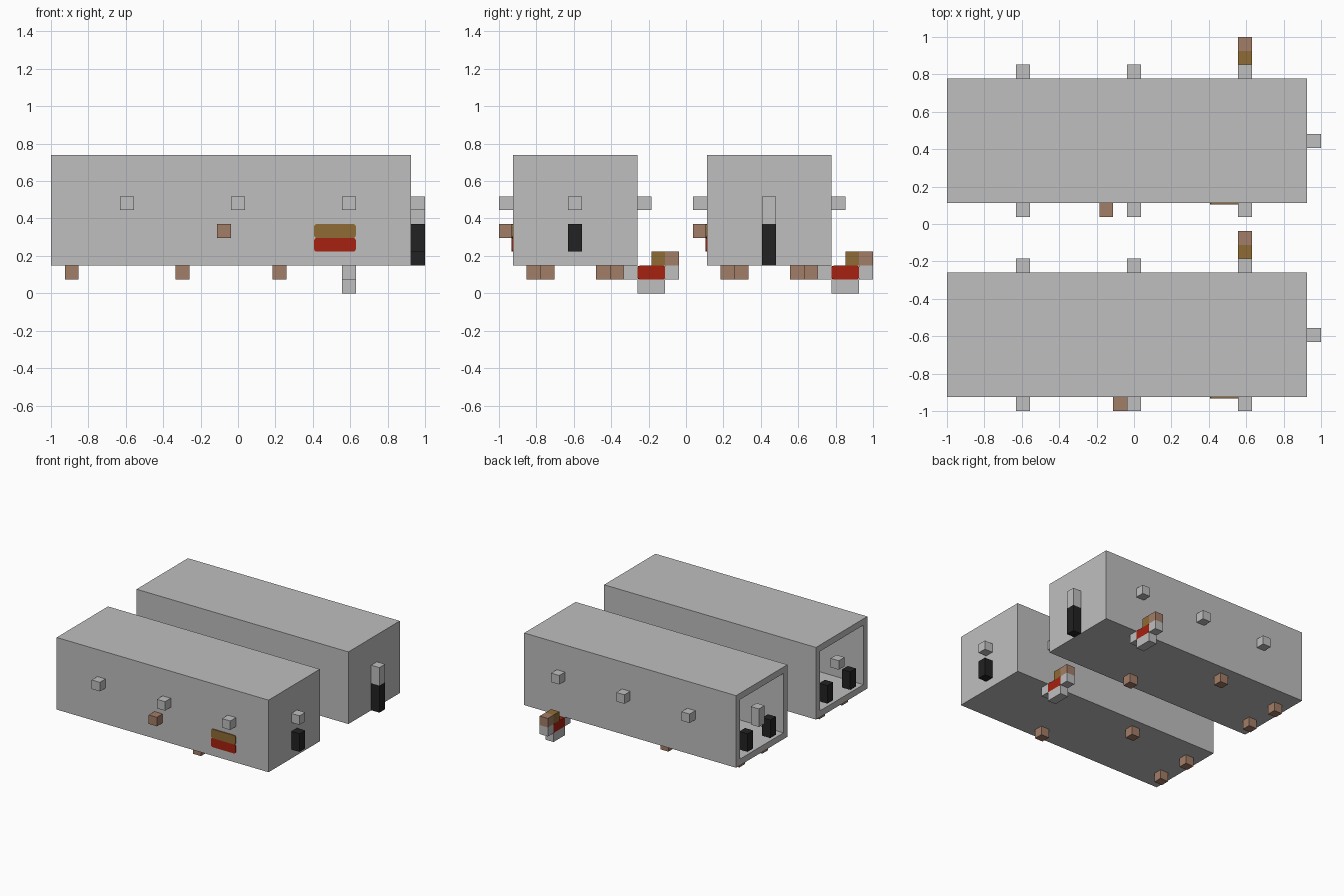
import bpy, bmesh
from mathutils import Vector

if "Cube" in bpy.data.objects:
    bpy.data.objects.remove(bpy.data.objects["Cube"], do_unlink=True)

U = 2 / 27  # one building block


def material(name, rgb):
    m = bpy.data.materials.new(name)
    m.use_nodes = True
    m.diffuse_color = (*rgb, 1)
    m.node_tree.nodes["Principled BSDF"].inputs["Base Color"].default_value = (*rgb, 1)
    return m


grey = material("light grey", (0.52, 0.52, 0.52))
brown = material("clay brown", (0.36, 0.205, 0.136))
olive = material("olive brown", (0.275, 0.147, 0.034))
red = material("red", (0.38, 0.015, 0.005))
black = material("black", (0.016, 0.016, 0.016))


def block(name, lo, size, mat, round_axis=None, open_end=False):
    """Box placed in block units; can round the edges along one axis or be hollowed."""
    bm = bmesh.new()
    bmesh.ops.create_cube(bm, size=1)
    for v in bm.verts:
        v.co = Vector([(l + (c + 0.5) * s) * U for c, l, s in zip(v.co, lo, size)])
        v.co -= Vector((1, 1, 0))
    bm.normal_update()
    if open_end:
        # frame the end, then push the opening inward to form the hollow
        end = [f for f in bm.faces if f.normal.x < -0.9]
        bmesh.ops.inset_region(bm, faces=end, thickness=U)
        hole = bmesh.ops.extrude_face_region(bm, geom=end)
        verts = [g for g in hole["geom"] if isinstance(g, bmesh.types.BMVert)]
        bmesh.ops.delete(bm, geom=end, context="FACES")
        bmesh.ops.translate(bm, verts=verts, vec=((size[0] - 2) * U, 0, 0))
    if round_axis is not None:
        edges = [e for e in bm.edges
                 if abs((e.verts[0].co - e.verts[1].co).normalized()[round_axis]) > 0.9]
        bmesh.ops.bevel(bm, geom=edges, offset=0.012, segments=2, affect="EDGES", profile=0.5)
    mesh = bpy.data.meshes.new(name)
    bm.to_mesh(mesh)
    bm.free()
    mesh.materials.append(mat)
    ob = bpy.data.objects.new(name, mesh)
    bpy.context.collection.objects.link(ob)
    return ob


def cabin(tag, y, side_x, lamp_z, base_z):
    """One long hollow hull with everything fixed to it; y is its front offset."""
    def add(name, lo, size, mat, **kw):
        block(f"{tag}_{name}", (lo[0], lo[1] + y, lo[2]), size, mat, **kw)

    add("hull", (0, 1, 2), (26, 9, 8), grey, open_end=True)

    # knobs along both long sides
    for i, x in enumerate((5, 13, 21)):
        add(f"front_knob_{i}", (x, 0, 6), (1, 1, 1), grey)
        add(f"back_knob_{i}", (x, 10, 6), (1, 1, 1), grey)
    add("side_handle", (side_x, 0, 4), (1, 1, 1), brown)

    # closed end: lamp over a dark post
    add("end_lamp", (26, 5, lamp_z), (1, 1, 7 - lamp_z), grey)
    add("end_post", (26, 5, base_z), (1, 1, 5 - base_z), black)

    # open end: lamp and two dark seats inside the frame
    add("inner_lamp", (0, 5, lamp_z), (1, 1, 7 - lamp_z), grey)
    for i, sy in enumerate((3, 7)):
        add(f"seat_{i}", (0, sy, 3), (1, 1, 2), black)

    # feet
    for i, (x, fy) in enumerate(((1, 3), (1, 7), (9, 8), (16, 2))):
        add(f"foot_{i}", (x, fy, 1), (1, 1, 1), brown)

    # two-colour front panel
    add("panel_lower", (19, 0.9, 3), (3, 0.1, 1), red, round_axis=1)
    add("panel_upper", (19, 0.9, 4), (3, 0.1, 1), olive, round_axis=1)

    # bracket hanging at the back
    add("bracket_base", (21, 10, 0), (1, 2, 1), grey)
    add("bracket_inner", (21, 9, 1), (1, 1, 1), grey)
    add("bracket_outer", (21, 12, 1), (1, 1, 1), grey)
    add("bracket_core", (21, 10, 1), (1, 2, 1), red, round_axis=0)
    add("bracket_cap", (21, 11, 2), (1, 1, 1), olive)
    add("bracket_tip", (21, 12, 2), (1, 1, 1), brown)


cabin("front", 0, 12, 6, 3)
cabin("rear", 14, 11, 5, 2)
